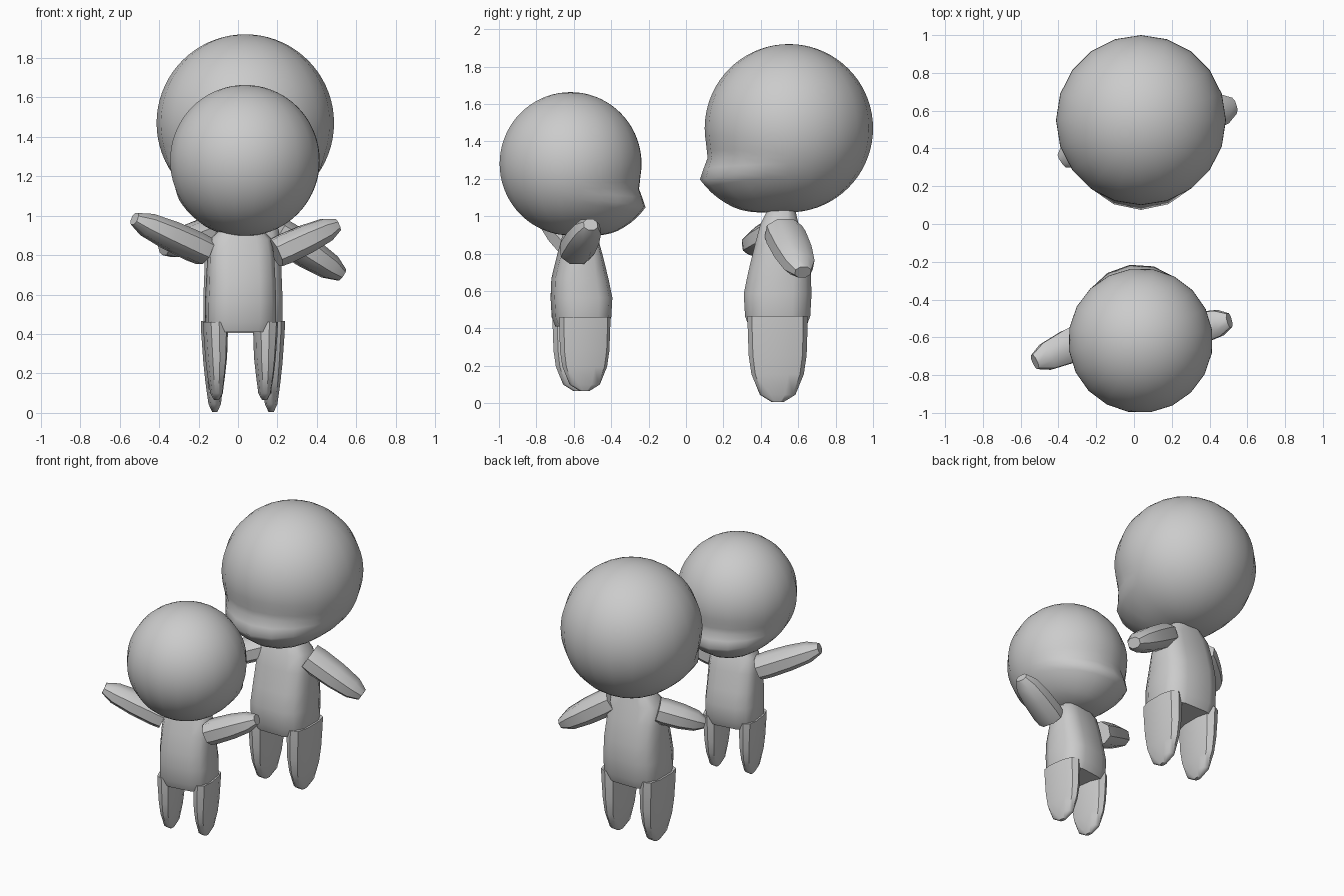
import bpy, bmesh
from math import sin, cos, pi, radians, atan2, degrees, asin, copysign
from mathutils import Vector, Matrix

if "Cube" in bpy.data.objects:
    bpy.data.objects.remove(bpy.data.objects["Cube"])


def finish(name, bm, angle=42):
    bmesh.ops.recalc_face_normals(bm, faces=bm.faces)
    me = bpy.data.meshes.new(name)
    bm.to_mesh(me)
    bm.free()
    ob = bpy.data.objects.new(name, me)
    bpy.context.collection.objects.link(ob)
    me.polygons.foreach_set("use_smooth", [True] * len(me.polygons))
    me.set_sharp_from_angle(angle=radians(angle))
    return ob


def loft(name, sections, u, v, n=10, power=0.75):
    """Skin rounded sections (centre, half width along u, half width along v)."""
    bm = bmesh.new()
    rings = []
    for c, a, b in sections:
        ring = []
        for i in range(n):
            t = 2 * pi * (i + 0.5) / n
            p = copysign(abs(cos(t)) ** power, cos(t)) * a
            q = copysign(abs(sin(t)) ** power, sin(t)) * b
            ring.append(bm.verts.new(Vector(c) + u * p + v * q))
        rings.append(ring)
    for r0, r1 in zip(rings, rings[1:]):
        for i in range(n):
            j = (i + 1) % n
            bm.faces.new((r0[i], r0[j], r1[j], r1[i]))
    bm.faces.new(rings[0])
    bm.faces.new(rings[-1])
    return finish(name, bm)


def interp(x, pts):
    for (x0, y0), (x1, y1) in zip(pts, pts[1:]):
        if x0 <= x <= x1:
            return y0 + (y1 - y0) * (x - x0) / (x1 - x0)
    return 0.0


X, Y = Vector((1, 0, 0)), Vector((0, 1, 0))
# extra radius of the jutting jaw by elevation angle
JAW = [(-90, 0), (-78, 0.02), (-57, 0.14), (-42, 0.19), (-30, 0.22), (-21, 0.03), (-12, 0)]


def head(name, centre, radius, turn):
    bm = bmesh.new()
    bmesh.ops.create_uvsphere(bm, u_segments=20, v_segments=36, radius=1)
    for vert in bm.verts:
        d = vert.co.normalized()
        front = max(0.0, cos(atan2(d.x, -d.y))) ** 1.8
        elev = degrees(asin(max(-1, min(1, d.z))))
        r = 1 + interp(elev, JAW) * front
        vert.co = d * r
        vert.co.z = max(vert.co.z, -1.0)
    bm.transform(Matrix.Translation(centre) @ Matrix.Rotation(turn, 4, 'Z')
                 @ Matrix.Scale(radius, 4))
    finish(name, bm, 60)


def body(label, origin, scale, turn):
    place = Matrix.Translation(origin) @ Matrix.Rotation(turn, 4, 'Z') @ Matrix.Scale(scale, 4)
    # torso: z, y centre, half width, half depth
    prof = [(0.40, -0.06, 0.19, 0.155), (0.46, -0.06, 0.205, 0.178), (0.58, -0.06, 0.205, 0.185),
            (0.70, -0.05, 0.20, 0.170), (0.84, -0.05, 0.195, 0.135), (0.95, -0.05, 0.18, 0.105),
            (1.03, -0.04, 0.10, 0.075)]
    parts = [loft(label + "_torso", [((0, y, z), a, b) for z, y, a, b in prof], X, Y, 12, 0.6)]
    # legs: z, x offset, half width, half depth
    prof = [(0.46, 0.15, 0.066, 0.160), (0.40, 0.148, 0.066, 0.160), (0.25, 0.145, 0.058, 0.155),
            (0.15, 0.145, 0.047, 0.140), (0.04, 0.143, 0.033, 0.095), (0.0, 0.143, 0.014, 0.03)]
    for side, s in (("left", -1), ("right", 1)):
        parts.append(loft(f"{label}_{side}_leg",
                          [((s * x, -0.06, z), a, b) for z, x, a, b in prof], X, Y, 10, 0.75))
    for ob in parts:
        ob.data.transform(place)


def arm(name, start, end, width, thick):
    start, end = Vector(start), Vector(end)
    d = (end - start).normalized()
    u = d.cross(Vector((0, 0, 1))).normalized()
    v = u.cross(d)
    prof = [(0, 0.95), (0.15, 1.0), (0.5, 0.95), (0.82, 0.78), (1, 0.42)]
    loft(name, [(start.lerp(end, t), width / 2 * k, thick / 2 * k) for t, k in prof], u, v, 8, 0.85)


# small figure in front, facing back
turn = radians(188)
head("small_head", (0.035, -0.617, 1.28), 0.383, turn)
body("small", (0.02, -0.61, 0.065), 0.86, turn)
arm("small_left_arm", (-0.17, -0.57, 0.82), (-0.525, -0.73, 0.985), 0.20, 0.16)
arm("small_right_arm", (0.19, -0.59, 0.81), (0.505, -0.51, 0.955), 0.19, 0.16)

# large figure behind, facing front
head("large_head", (0.037, 0.55, 1.47), 0.45, 0)
body("large", (0.025, 0.55, 0.005), 1.0, 0)
arm("large_right_arm", (0.19, 0.52, 0.92), (0.525, 0.625, 0.70), 0.22, 0.17)
arm("large_left_arm", (-0.13, 0.50, 0.92), (-0.38, 0.335, 0.83), 0.20, 0.16)
